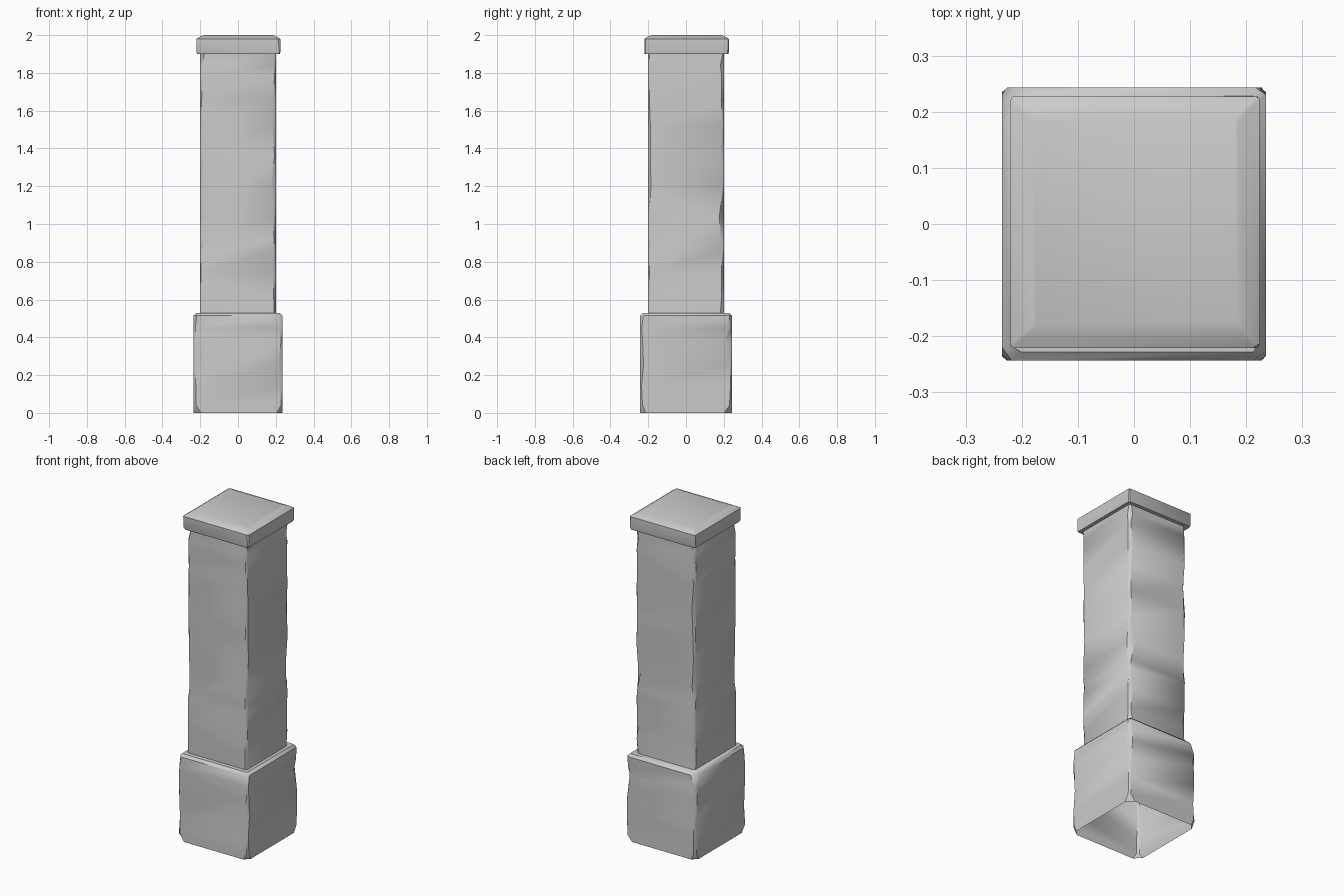
import bpy
import bmesh
import math

old = bpy.data.objects.get("Cube")
if old:
    bpy.data.objects.remove(old, do_unlink=True)

stone = bpy.data.materials.new("grey stone")
stone.use_nodes = True
grey = (0.6, 0.6, 0.6, 1)
stone.diffuse_color = grey
stone.node_tree.nodes["Principled BSDF"].inputs["Base Color"].default_value = grey

CORNERS = [(-1, -1), (1, -1), (1, 1), (-1, 1)]


def chipped_ring(bm, half_x, half_y, z, cuts, skew):
    """Rectangle whose four corners are cut off by different amounts."""
    ring = []
    for (sx, sy), cut in zip(CORNERS, cuts):
        long, short = cut * (1 + skew * sx), cut * (1 - skew * sx)
        on_side = (sx * half_x, sy * (half_y - long), z)
        on_front = (sx * (half_x - short), sy * half_y, z)
        pair = (on_side, on_front) if sx * sy > 0 else (on_front, on_side)
        ring += [bm.verts.new(p) for p in pair]
    return ring


def stone_block(name, half_x, half_y, levels, cap_bottom, cap_top, centre=(0, 0)):
    """Loft rings; each level is (height, inset, corner cuts in hundredths)."""
    bm = bmesh.new()
    rings = []
    for i, (z, inset, cuts) in enumerate(levels):
        skew = 0.3 * math.sin(i * 2)
        rings.append(chipped_ring(bm, half_x - inset, half_y - inset, z,
                                  [c / 100 for c in cuts], skew))
    for low, high in zip(rings, rings[1:]):
        for i in range(len(low)):
            j = (i + 1) % len(low)
            bm.faces.new((low[i], low[j], high[j], high[i]))
    if cap_bottom:
        bm.faces.new(rings[0][::-1])
    if cap_top:
        bm.faces.new(rings[-1])
    mesh = bpy.data.meshes.new(name)
    bm.to_mesh(mesh)
    bm.free()
    mesh.materials.append(stone)
    obj = bpy.data.objects.new(name, mesh)
    obj.location = (*centre, 0)
    bpy.context.collection.objects.link(obj)
    bpy.ops.object.select_all(action="DESELECT")
    obj.select_set(True)
    bpy.context.view_layer.objects.active = obj
    bpy.ops.object.shade_smooth_by_angle(angle=math.radians(40))
    return obj


# Square plinth, hollow underneath
stone_block("plinth", 0.235, 0.243, [
    (0, 0, (4, 3, 4, 3)),
    (0.04, 0, (1, 1, 1, 1)),
    (0.14, 0, (1.5, 1, 1, 2)),
    (0.26, 0, (1, 2, 1, 1)),
    (0.38, 0, (1, 1, 3, 2)),
    (0.45, 0, (1, 1, 2, 1)),
    (0.515, 0, (2, 2, 1.5, 4)),
    (0.53, 0.015, (1.5, 1, 1, 4)),
], False, True)

# Tall shaft with worn corners
stone_block("shaft", 0.2, 0.202, [
    (0.53, 0, (0.5, 1, 2, 1)),
    (0.62, 0, (0.5, 1.5, 1, 2)),
    (0.74, 0, (0.5, 1, 2, 1)),
    (0.86, 0, (0.5, 1, 1, 1)),
    (0.92, 0, (2.5, 1.5, 1.5, 1)),
    (1.04, 0, (1.5, 1, 3, 2)),
    (1.2, 0, (1, 2, 1, 1)),
    (1.36, 0, (1.5, 1, 1.5, 1)),
    (1.52, 0, (1, 1.5, 1, 2)),
    (1.66, 0, (1, 1, 2, 1)),
    (1.78, 0, (1, 1, 1, 1.5)),
    (1.84, 0, (1, 1, 2, 1)),
    (1.9, 0, (3, 1, 1, 2)),
], False, False)

# Cap slab with a gently sloped top
stone_block("cap_slab", 0.222, 0.224, [
    (1.9, 0.003, (1, 1, 1, 1)),
    (1.91, 0, (1, 0.5, 0.5, 1)),
    (1.98, 0, (0.5, 1, 0.5, 0.5)),
    (1.99, 0.015, (0.5, 0.5, 0.5, 0.5)),
    (2, 0.04, (0.5, 0.5, 0.5, 0.5)),
], True, True, (0.002, 0.003))
